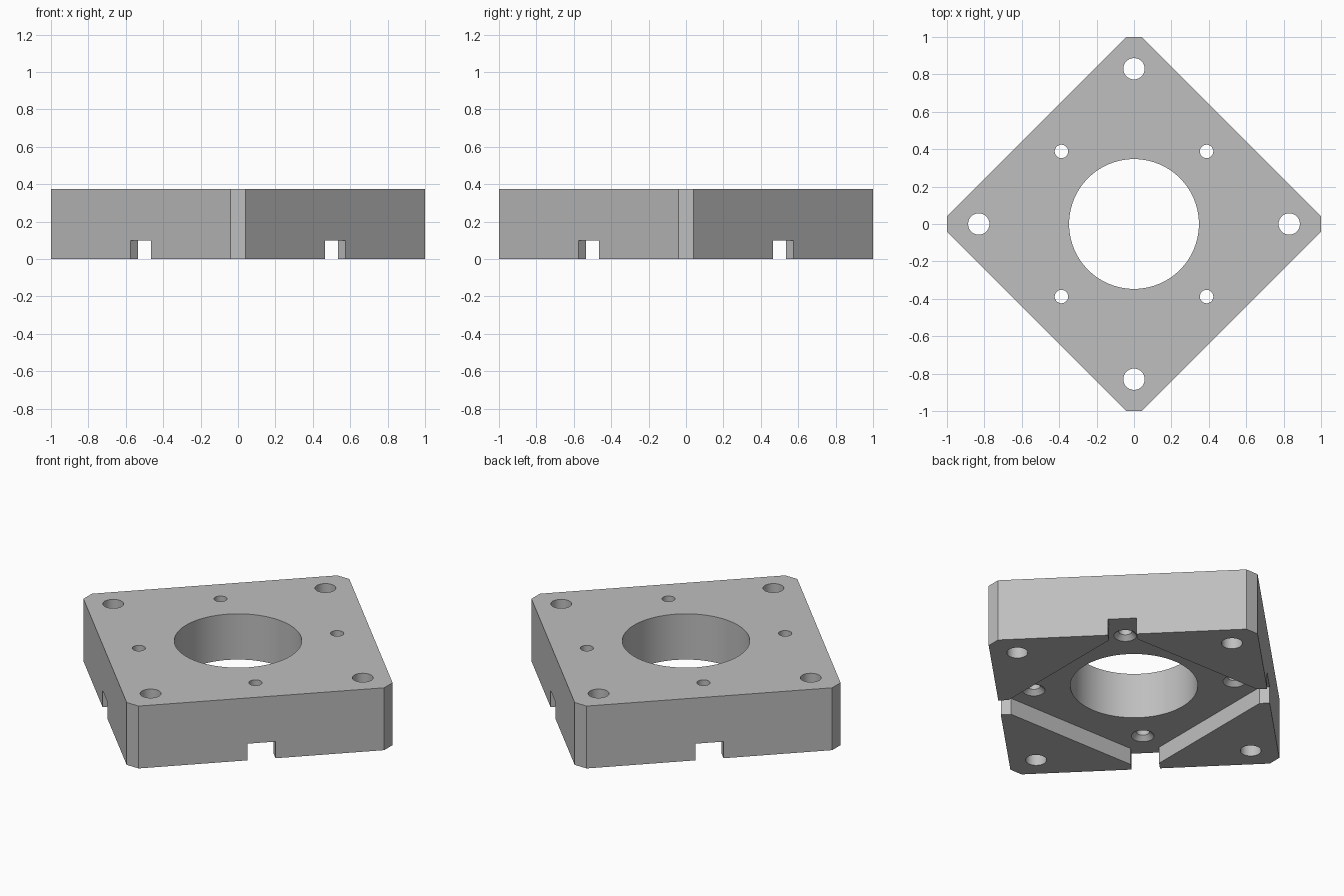
import bpy, bmesh
from math import radians
from mathutils import Matrix, Vector

HEIGHT = 0.375
POCKET_DEPTH = 0.1
QUARTERS = [Matrix.Rotation(radians(90 * i), 3, 'Z') for i in range(4)]

cube = bpy.data.objects.get("Cube")
if cube:
    bpy.data.objects.remove(cube, do_unlink=True)

steel = bpy.data.materials.new("plain grey metal")
steel.use_nodes = True
GREY = (0.52, 0.52, 0.52, 1)
steel.diffuse_color = GREY
steel.node_tree.nodes["Principled BSDF"].inputs["Base Color"].default_value = GREY


def make_object(name, bm):
    bmesh.ops.recalc_face_normals(bm, faces=bm.faces)
    mesh = bpy.data.meshes.new(name)
    bm.to_mesh(mesh)
    bm.free()
    mesh.materials.append(steel)
    obj = bpy.data.objects.new(name, mesh)
    bpy.context.collection.objects.link(obj)
    return obj


def prism(name, quarter, bottom, top):
    """Extrude an outline made by repeating a quarter of it four times."""
    bm = bmesh.new()
    verts = [bm.verts.new(turn @ Vector((x, y, bottom))) for turn in QUARTERS for x, y in quarter]
    face = bm.faces.new(verts)
    side = bmesh.ops.extrude_face_region(bm, geom=[face])
    moved = [v for v in side["geom"] if isinstance(v, bmesh.types.BMVert)]
    bmesh.ops.translate(bm, verts=moved, vec=(0, 0, top - bottom))
    return make_object(name, bm)


def cutter(name, x, y, r_low, r_high, low, high, sides):
    """Round or conical cutter between two heights."""
    bm = bmesh.new()
    bmesh.ops.create_cone(bm, cap_ends=True, segments=sides, radius1=r_low, radius2=r_high,
                          depth=high - low, matrix=Matrix.Translation((x, y, (low + high) / 2)))
    return make_object(name, bm)


# Square block standing on its diagonal, with clipped corners
plate = prism("mounting_plate", [(1, -0.04), (1, 0.04)], 0, HEIGHT)

# Underside pocket, opening through a notch in the middle of each side
cutters = [prism("pocket_cutter", [(0.535, 0.425), (0.635, 0.525), (0.525, 0.635), (0.425, 0.535)],
                 -0.1, POCKET_DEPTH)]

# Central bore
cutters.append(cutter("bore_cutter", 0, 0, 0.347, 0.347, -0.1, 0.5, 96))

# Corner bolt holes and countersunk inner screw holes
for turn in QUARTERS:
    x, y, _ = turn @ Vector((0.83, 0, 0))
    cutters.append(cutter("bolt_hole_cutter", x, y, 0.057, 0.057, -0.1, 0.5, 48))
    x, y, _ = turn @ Vector((0.388, 0.388, 0))
    cutters.append(cutter("screw_hole_cutter", x, y, 0.036, 0.036, -0.1, 0.5, 48))
    cutters.append(cutter("countersink_cutter", x, y, 0.072, 0.034,
                          POCKET_DEPTH - 0.01, POCKET_DEPTH + 0.028, 48))

# Cut everything out of the block, then discard the cutters
bpy.ops.object.select_all(action='DESELECT')
bpy.context.view_layer.objects.active = plate
plate.select_set(True)
for tool in cutters:
    tool.hide_render = True
    cut = plate.modifiers.new(tool.name, 'BOOLEAN')
    cut.operation = 'DIFFERENCE'
    cut.solver = 'EXACT'
    cut.object = tool
    bpy.ops.object.modifier_apply(modifier=cut.name)
    bpy.data.objects.remove(tool, do_unlink=True)

bpy.ops.object.shade_smooth_by_angle(angle=radians(25))
